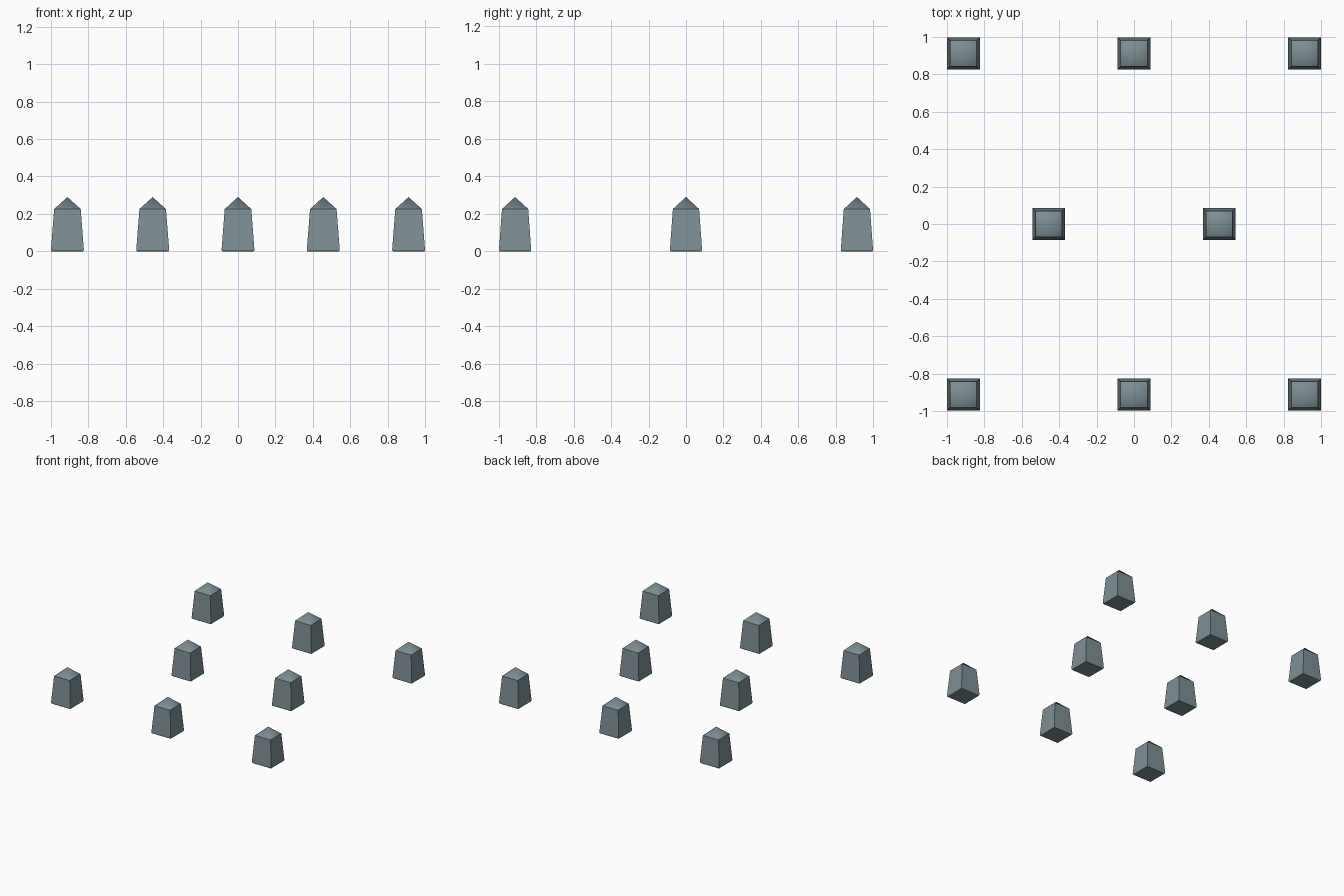
import bpy, bmesh

if "Cube" in bpy.data.objects:
    bpy.data.objects.remove(bpy.data.objects["Cube"])

# Single slate grey material
slate = bpy.data.materials.new("slate grey")
slate.diffuse_color = (0.205, 0.275, 0.30, 1)
slate.use_nodes = True
slate.node_tree.nodes["Principled BSDF"].inputs["Base Color"].default_value = slate.diffuse_color


def bollard_mesh():
    """Tapered square post with chamfered foot and pyramid cap."""
    bm = bmesh.new()
    # (half width x, half depth y, height)
    sections = [(0.084, 0.082, 0.0), (0.088, 0.086, 0.007), (0.071, 0.070, 0.226)]
    rings = [[bm.verts.new((sx * hx, sy * hy, z))
              for sx, sy in ((-1, -1), (1, -1), (1, 1), (-1, 1))]
             for hx, hy, z in sections]
    bm.faces.new(rings[0][::-1])
    for low, high in zip(rings, rings[1:]):
        for i in range(4):
            j = (i + 1) % 4
            bm.faces.new((low[i], low[j], high[j], high[i]))
    # softly shaded pyramid cap with a crisp eave
    apex = bm.verts.new((0, 0, 0.29))
    eave = rings[-1]
    for i in range(4):
        cap = bm.faces.new((eave[i], eave[(i + 1) % 4], apex))
        cap.smooth = True
        bm.edges.get((eave[i], eave[(i + 1) % 4])).smooth = False
    mesh = bpy.data.meshes.new("bollard")
    bm.to_mesh(mesh)
    bm.free()
    mesh.materials.append(slate)
    return mesh


# Three front, two middle and three back posts
post = bollard_mesh()
rows = {"front": (-0.912, (-0.912, 0, 0.912)),
        "middle": (0, (-0.456, 0.456)),
        "back": (0.912, (-0.912, 0, 0.912))}
for row, (y, xs) in rows.items():
    for n, x in enumerate(xs, 1):
        ob = bpy.data.objects.new(f"{row}_bollard_{n}", post)
        ob.location = (x, y, 0)
        bpy.context.collection.objects.link(ob)
